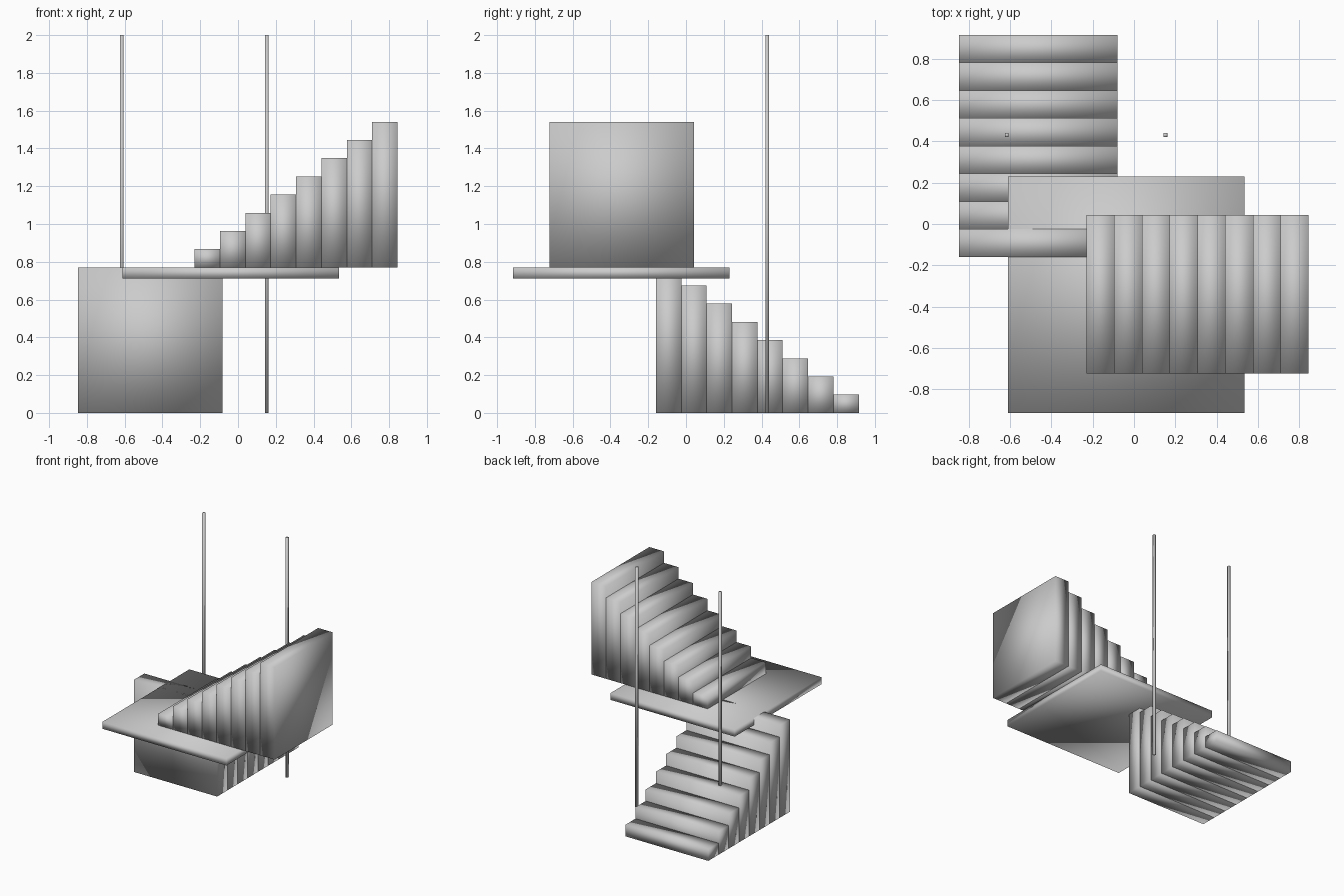
import bpy

if "Cube" in bpy.data.objects:
    bpy.data.objects.remove(bpy.data.objects["Cube"])

STEPS = 8
TREAD = 0.1343   # depth of one step
RISE = 0.0963    # height of one step
LANDING_TOP = STEPS * RISE


def box(name, x, y, z):
    """Smooth-shaded box from (min, max) ranges on each axis."""
    spans = (x, y, z)
    bpy.ops.mesh.primitive_cube_add(size=1, location=[(a + b) / 2 for a, b in spans])
    obj = bpy.context.object
    obj.name = name
    obj.scale = [b - a for a, b in spans]
    bpy.ops.object.transform_apply(location=False, rotation=False, scale=True)
    bpy.ops.object.shade_smooth()
    return obj


# Lower flight climbs from the back towards the front
for i in range(STEPS):
    y_back = 0.915 - i * TREAD
    box(f"lower_step_{i + 1}", (-0.847, -0.081), (y_back - TREAD, y_back),
        (0, (i + 1) * RISE))

# Square landing slab
box("landing", (-0.611, 0.534), (-0.915, 0.231), (LANDING_TOP - 0.058, LANDING_TOP))

# Upper flight climbs to the right, standing on the landing level
for i in range(STEPS):
    x_left = -0.23 + i * TREAD
    box(f"upper_step_{i + 1}", (x_left, x_left + TREAD), (-0.723, 0.043),
        (LANDING_TOP, LANDING_TOP + (i + 1) * RISE))

# Two slim square poles
for side, x in (("left", -0.616), ("right", 0.152)):
    box(f"{side}_pole", (x - 0.0095, x + 0.0095), (0.4205, 0.4395), (0, 2))
